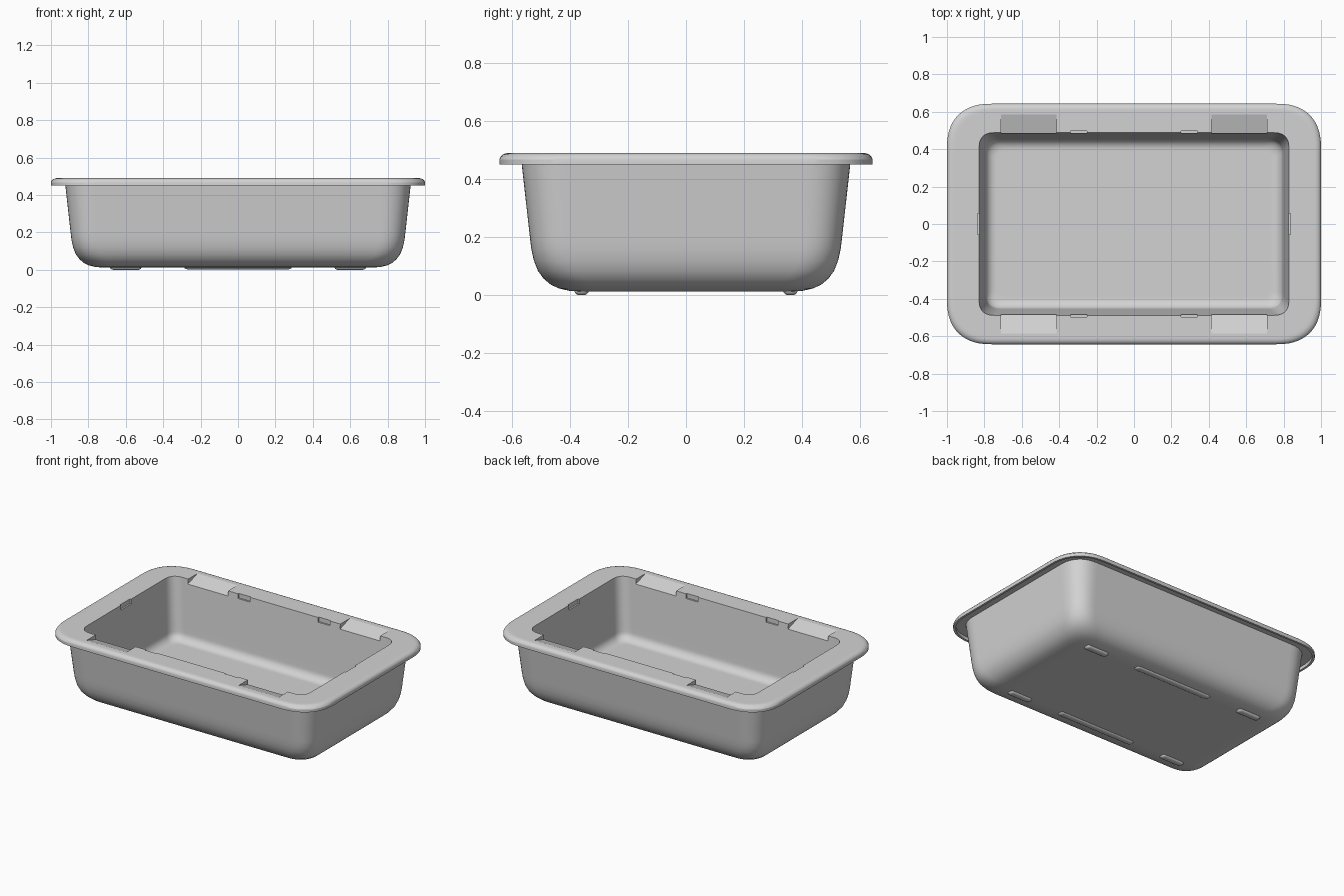
import bpy, bmesh, math

if "Cube" in bpy.data.objects:
    bpy.data.objects.remove(bpy.data.objects["Cube"])

grey = bpy.data.materials.new("light_grey_plastic")
grey.diffuse_color = (0.65, 0.65, 0.65, 1)
grey.use_nodes = True
grey.node_tree.nodes["Principled BSDF"].inputs["Base Color"].default_value = grey.diffuse_color
FLOOR = 0.09


def ring(hx, hy, r, z, cx=0, cy=0, n=14):
    """Points of one rounded rectangle with slightly squared corners."""
    pts = []
    soft = lambda v: math.copysign(abs(v) ** (2 / 2.4), v) if abs(v) > 1e-9 else 0
    for k, (sx, sy) in enumerate([(1, 1), (-1, 1), (-1, -1), (1, -1)]):
        for i in range(n + 1):
            a = math.pi / 2 * (k + i / n)
            pts.append((cx + sx * (hx - r) + r * soft(math.cos(a)),
                        cy + sy * (hy - r) + r * soft(math.sin(a)), z))
    return pts


def loft(name, sections, cx=0, cy=0):
    """Skin a stack of rounded rectangles and cap both ends."""
    bm = bmesh.new()
    rings = [[bm.verts.new(p) for p in ring(*s, cx, cy)] for s in sections]
    for a, b in zip(rings, rings[1:]):
        for i in range(len(a)):
            j = (i + 1) % len(a)
            bm.faces.new((a[i], a[j], b[j], b[i]))
    bm.faces.new(rings[0][::-1])
    bm.faces.new(rings[-1])
    return finish(name, bm)


def finish(name, bm):
    bmesh.ops.recalc_face_normals(bm, faces=bm.faces)
    me = bpy.data.meshes.new(name)
    bm.to_mesh(me)
    bm.free()
    me.materials.append(grey)
    ob = bpy.data.objects.new(name, me)
    bpy.context.collection.objects.link(ob)
    return ob


def prism(name, profile, x0, x1, turn=0):
    """Extrude a (y, z) profile along x, then turn about z."""
    bm = bmesh.new()
    ends = [[bm.verts.new((x, y, z)) for y, z in profile] for x in (x0, x1)]
    n = len(profile)
    for i in range(n):
        j = (i + 1) % n
        bm.faces.new((ends[0][i], ends[0][j], ends[1][j], ends[1][i]))
    bm.faces.new(ends[0])
    bm.faces.new(ends[1])
    ob = finish(name, bm)
    ob.rotation_euler.z = turn
    return ob


def smooth(ob):
    bpy.ops.object.select_all(action='DESELECT')
    ob.select_set(True)
    bpy.context.view_layer.objects.active = ob
    bpy.ops.object.shade_smooth_by_angle(angle=math.radians(26))


# tray: outer wall, hollow rolled rim and inner basin in one closed skin
# each entry: inset from the rim outline, height, corner radius
outer = [(0.31, 0.012, 0.08), (0.28, 0.012, 0.09), (0.24, 0.015, 0.11),
         (0.205, 0.023, 0.125), (0.177, 0.036, 0.135), (0.153, 0.056, 0.14),
         (0.133, 0.083, 0.14), (0.119, 0.118, 0.14), (0.110, 0.158, 0.14),
         (0.105, 0.20, 0.14), (0.077, 0.45, 0.16), (0.075, 0.472, 0.16),
         (0.014, 0.472, 0.23), (0.014, 0.45, 0.23), (0.0, 0.45, 0.24),
         (0.0, 0.468, 0.24), (0.004, 0.477, 0.24),
         (0.011, 0.484, 0.235), (0.02, 0.488, 0.23), (0.03, 0.49, 0.22),
         (0.045, 0.49, 0.21)]
sections = [(1 - d, 0.643 - d, r, z) for d, z, r in outer]
basin = [(0.0, 0.49, 0.08), (0.03, FLOOR + 0.09, 0.08)]
for i in range(8):
    t = math.pi / 2 * i / 7
    basin.append((0.034 + 0.056 * (1 - math.cos(t)), FLOOR + 0.055 * (1 - math.sin(t)),
                  0.08 - 0.03 * (1 - math.cos(t))))
basin.append((0.105, FLOOR, 0.045))
sections += [(0.828 - d, 0.488 - d, r, z) for d, z, r in basin]
tray = loft("tray", sections)

# cutters: four sloped lip recesses and six small latch slots
wedge = [(0.616, 0.50), (0.444, 0.444), (0.444, 0.50)]
slot = [(0.44, 0.46), (0.496, 0.46), (0.496, 0.50), (0.44, 0.50)]
side_slot = [(y + 0.34, z) for y, z in slot]
cutters = []
for turn in (0, math.pi):
    for s in (-1, 1):
        cutters.append(prism("recess_cutter", wedge, s * 0.415, s * 0.71, turn))
        cutters.append(prism("slot_cutter", slot, s * 0.25, s * 0.34, turn))
    cutters.append(prism("side_slot_cutter", side_slot, -0.055, 0.055,
                         turn + math.pi / 2))
bpy.context.view_layer.update()
for c in cutters:
    c.hide_render = True
    m = tray.modifiers.new("cut", 'BOOLEAN')
    m.operation = 'DIFFERENCE'
    m.solver = 'EXACT'
    m.object = c
    bpy.context.view_layer.objects.active = tray
    bpy.ops.object.modifier_apply(modifier=m.name)
for c in cutters:
    bpy.data.objects.remove(c)
smooth(tray)

# keep the shallow recess slopes crisp
me = tray.data
crisp = set()
for p in me.polygons:
    if 0.45 < p.center.z < 0.4895 and abs(p.center.y) < 0.59 \
            and 0.2 < abs(p.normal.y) < 0.45 and abs(p.normal.x) < 0.01:
        crisp.update(p.edge_keys)
for e in me.edges:
    if e.key in crisp:
        e.use_edge_sharp = True
tray.modifiers.new("even_shading", 'WEIGHTED_NORMAL').keep_sharp = True

# rounded foot bars in two rows under the floor
for y in (-0.36, 0.36):
    for x, half, low in ((-0.6, 0.085, 0), (0, 0.29, 0.003), (0.6, 0.085, 0)):
        foot = loft("foot_bar", [(half - d, 0.025 - d, 0.024 - d, z + low) for d, z in
                    [(0.018, 0.0), (0.012, 0.001), (0.006, 0.004), (0.002, 0.009),
                     (0, 0.015), (0, 0.022)]], x, y)
        smooth(foot)
